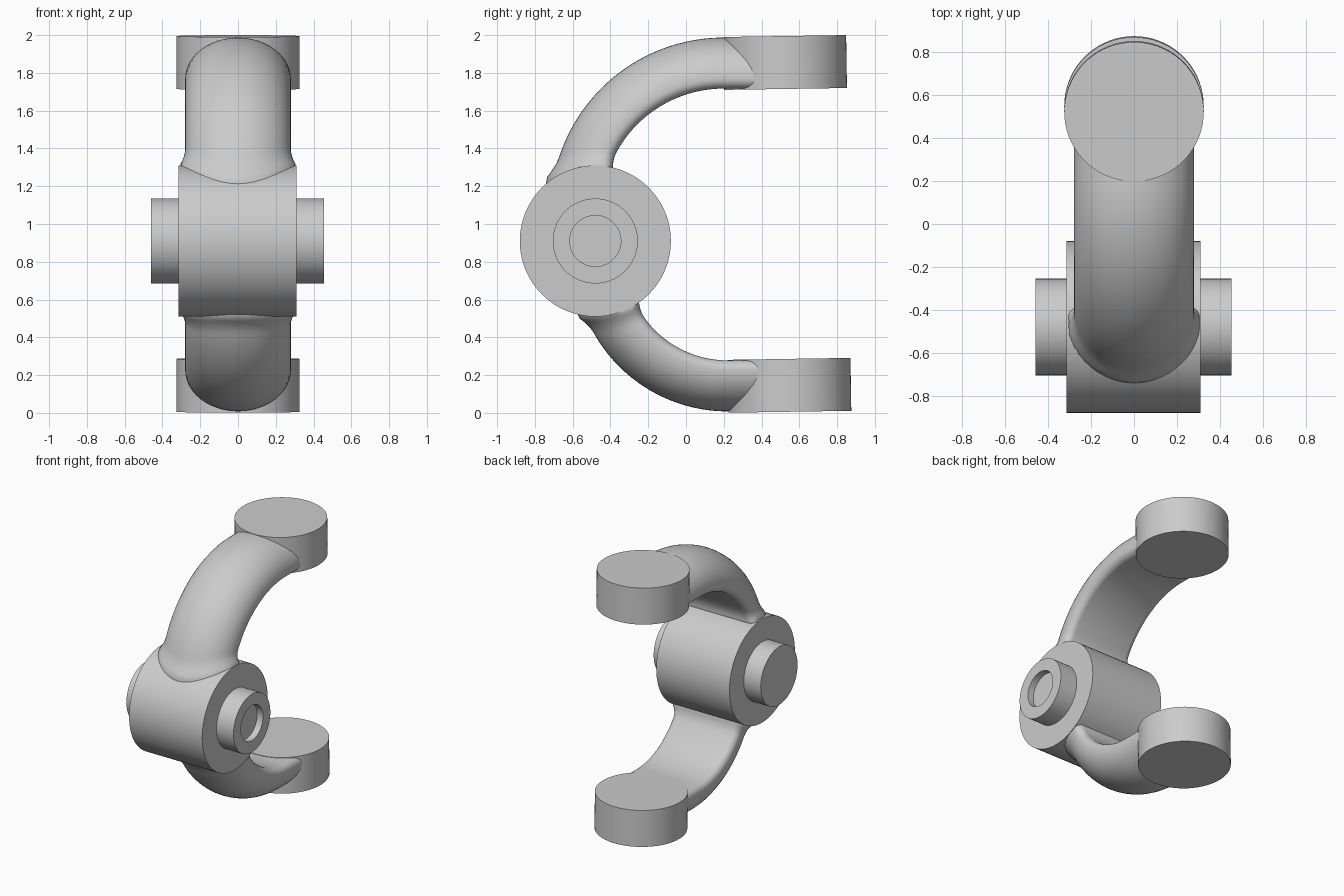
import bpy
import bmesh
import math
from mathutils import Matrix, Vector

cube = bpy.data.objects.get("Cube")
if cube:
    bpy.data.objects.remove(cube, do_unlink=True)

# Single grey material
grey = bpy.data.materials.new("plain grey")
grey.use_nodes = True
COLOUR = (0.6, 0.6, 0.6, 1)
grey.diffuse_color = COLOUR
grey.node_tree.nodes["Principled BSDF"].inputs["Base Color"].default_value = COLOUR

HUB = Vector((0, -0.48, 0.91))
HUB_RADIUS = 0.4


def finish(name, bm, matrix=Matrix()):
    """Turn a bmesh into a smooth-shaded object with sharp rims."""
    bmesh.ops.recalc_face_normals(bm, faces=bm.faces)
    mesh = bpy.data.meshes.new(name)
    bm.to_mesh(mesh)
    bm.free()
    mesh.materials.append(grey)
    obj = bpy.data.objects.new(name, mesh)
    obj.matrix_world = matrix
    bpy.context.collection.objects.link(obj)
    bpy.ops.object.select_all(action='DESELECT')
    obj.select_set(True)
    bpy.context.view_layer.objects.active = obj
    bpy.ops.object.shade_smooth_by_angle(angle=math.radians(35))
    return obj


def skin(bm, rings):
    """Bridge rings of points with quads and cap both ends."""
    loops = [[bm.verts.new(p) for p in ring] for ring in rings]
    n = len(loops[0])
    for a, b in zip(loops, loops[1:]):
        for i in range(n):
            j = (i + 1) % n
            bm.faces.new((a[i], a[j], b[j], b[i]))
    bm.faces.new(loops[0])
    bm.faces.new(loops[-1])


def lathe(name, profile, matrix, sides=72):
    """Turned part: profile holds (radius, height) pairs along local z."""
    bm = bmesh.new()
    angles = [math.tau * i / sides for i in range(sides)]
    skin(bm, [[(r * math.cos(a), r * math.sin(a), h) for a in angles]
              for r, h in profile])
    return finish(name, bm, matrix)


def arm_section(half_width=0.28, depth=0.27, corner=0.05, steps=24):
    """D shape: flat inner side with rounded corners, domed outer side."""
    pts = []
    for i in range(steps + 1):
        a = math.pi * i / steps
        pts.append((half_width * math.cos(a),
                    corner + (depth - corner) * math.sin(a)))
    for side in (-1, 1):
        arc = []
        for i in range(1, 7):
            a = math.pi / 2 * i / 6
            arc.append((side * (half_width - corner + corner * math.cos(a)),
                        corner - corner * math.sin(a)))
        pts += arc if side < 0 else arc[::-1]
    return pts


def arm(name, cy, cz, inner, up, sweep):
    """Curved arm from inside the pad back to the hub, flared at the hub."""
    section = arm_section()
    middle = Vector((0, 0.13))
    # Straight end inside the pad, then the arc
    stations = [(0.22, 0)] + [(0, math.radians(sweep) * i / 60)
                              for i in range(61)]
    rings = []
    for shift, a in stations:
        ring = []
        for x, h in section:
            def place(px, ph):
                r = inner + ph
                return Vector((px, cy + shift - r * math.sin(a),
                               cz + up * r * math.cos(a)))
            p = place(x, h)
            reach = math.hypot(p.y - HUB.y, p.z - HUB.z) - HUB_RADIUS
            f = min(1, max(0, 1 - reach / 0.09)) ** 2
            push = (Vector((x, h)) - middle).normalized() * 0.035 * f
            q = place(x + push.x, h + push.y)
            q.x = max(-0.305, min(0.305, q.x))
            ring.append(q)
        rings.append(ring)
    bm = bmesh.new()
    skin(bm, rings)
    return finish(name, bm)


# Hub and axle, turned about the x axis
across = Matrix.Translation(HUB) @ Matrix.Rotation(math.pi / 2, 4, 'Y')
lathe("hub", [(HUB_RADIUS, -0.315), (HUB_RADIUS, 0.31)], across)
lathe("axle", [(0.225, -0.46), (0.225, 0.455), (0.135, 0.455),
               (0.135, 0.405)], across)

# Round pads, tilted very slightly
tilt = Matrix.Rotation(math.radians(0.9), 4, 'X')
for name, y, z in (("upper_pad", 0.525, 1.855), ("lower_pad", 0.548, 0.146)):
    lathe(name, [(0.325, -0.14), (0.325, 0.14)],
          Matrix.Translation((0, y, z)) @ tilt)

# Curved arms
arm("upper_arm", 0.2, 1.07, 0.647, 1, 88)
arm("lower_arm", 0.22, 0.82, 0.542, -1, 78)
